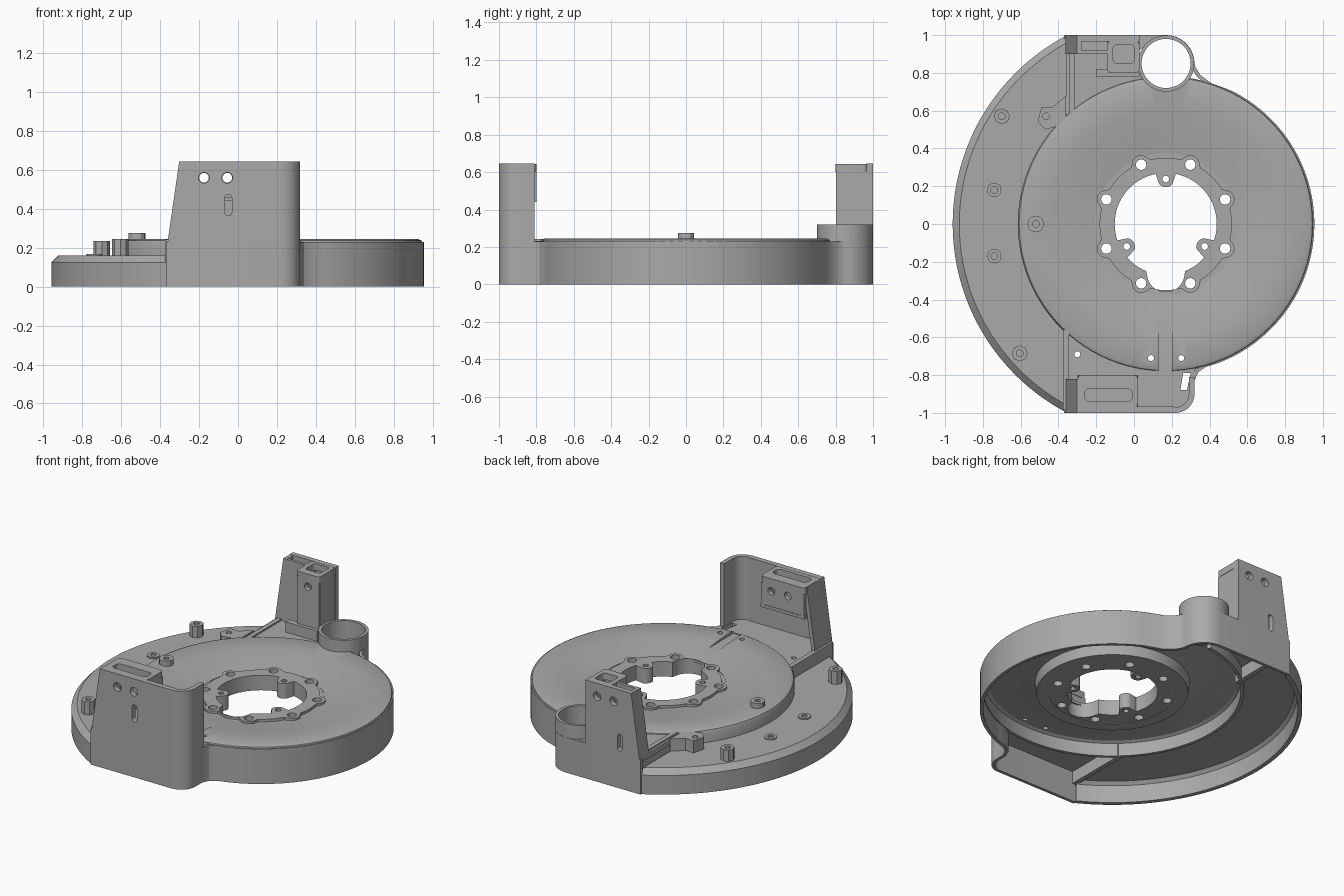
import bpy, bmesh, math
from mathutils import Vector

if "Cube" in bpy.data.objects:
    bpy.data.objects.remove(bpy.data.objects["Cube"])

CX = 0.168            # centre of the round pan
TOP = 0.645           # height of both towers
BOLT_XS = (-0.175, -0.055)

grey = bpy.data.materials.new("matte grey")
grey.use_nodes = True
grey.diffuse_color = (0.4, 0.4, 0.4, 1)
grey.node_tree.nodes["Principled BSDF"].inputs["Base Color"].default_value = (0.4, 0.4, 0.4, 1)
parts = []


def finish(name, bm):
    bmesh.ops.recalc_face_normals(bm, faces=bm.faces)
    mesh = bpy.data.meshes.new(name)
    bm.to_mesh(mesh)
    bm.free()
    mesh.materials.append(grey)
    ob = bpy.data.objects.new(name, mesh)
    bpy.context.collection.objects.link(ob)
    parts.append(ob)
    return ob


def arc(cx, cy, r, a0, a1, n=16):
    angles = [math.radians(a0 + (a1 - a0) * i / n) for i in range(n + 1)]
    return [(cx + r * math.cos(a), cy + r * math.sin(a)) for a in angles]


def circle(cx, cy, r, n=20):
    return arc(cx, cy, r, 0, 360, n)[:-1]


def rounded(x0, x1, y0, y1, r):
    return (arc(x1 - r, y1 - r, r, 0, 90, 5) + arc(x0 + r, y1 - r, r, 90, 180, 5)
            + arc(x0 + r, y0 + r, r, 180, 270, 5) + arc(x1 - r, y0 + r, r, 270, 360, 5))


def rect(x0, x1, y0, y1):
    return [(x0, y0), (x1, y0), (x1, y1), (x0, y1)]


def plate(name, loops, a, b, axis="z"):
    """Flat plate: first loop is the outline, the rest are holes."""
    bm = bmesh.new()
    edges = []
    for loop in loops:
        vs = [bm.verts.new((u, v, a) if axis == "z" else (u, a, v)) for u, v in loop]
        edges += [bm.edges.new((vs[i - 1], vs[i])) for i in range(len(vs))]
    bmesh.ops.triangle_fill(bm, edges=edges, use_beauty=True)
    out = bmesh.ops.extrude_face_region(bm, geom=bm.faces[:])
    shift = Vector((0, 0, b - a)) if axis == "z" else Vector((0, b - a, 0))
    bmesh.ops.translate(bm, vec=shift, verts=[g for g in out["geom"] if isinstance(g, bmesh.types.BMVert)])
    return finish(name, bm)


def wall(name, path, t, z0, z1, lean=0):
    """Upright wall along a path, thickened to its left."""
    bm = bmesh.new()
    rows = []
    for i, p in enumerate(path):
        q0, q1 = path[max(i - 1, 0)], path[min(i + 1, len(path) - 1)]
        n = Vector((q0[1] - q1[1], q1[0] - q0[0])).normalized() * t
        ring = [(p[0], p[1], z0), (p[0] + n.x, p[1] + n.y, z0),
                (p[0] + n.x, p[1] + n.y, z1), (p[0], p[1], z1)]
        rows.append([bm.verts.new((x + lean * (z - z0), y, z)) for x, y, z in ring])
    for r0, r1 in zip(rows, rows[1:]):
        for k in range(4):
            bm.faces.new((r0[k], r0[k - 1], r1[k - 1], r1[k]))
    bm.faces.new(rows[0])
    bm.faces.new(rows[-1])
    return finish(name, bm)


def revolve(name, section, a0, a1, n):
    """Closed section of (radius, height) spun about the pan centre."""
    bm = bmesh.new()
    full = a1 - a0 == 360
    rows = []
    for i in range(n if full else n + 1):
        a = math.radians(a0 + (a1 - a0) * i / n)
        rows.append([bm.verts.new((CX + r * math.cos(a), r * math.sin(a), z)) for r, z in section])
    for r0, r1 in zip(rows, rows[1:] + (rows[:1] if full else [])):
        for k in range(len(section)):
            bm.faces.new((r0[k], r0[k - 1], r1[k - 1], r1[k]))
    if not full:
        bmesh.ops.bisect_plane(bm, geom=bm.verts[:] + bm.edges[:] + bm.faces[:],
                               plane_co=(-0.362, 0, 0), plane_no=(1, 0, 0), clear_outer=True)
    return finish(name, bm)


def cut(ob, cutters):
    """Subtract cutters from an object and discard them."""
    for c in cutters:
        m = ob.modifiers.new("cut", "BOOLEAN")
        m.operation, m.solver, m.object = "DIFFERENCE", "EXACT", c
        c.hide_render = True
    dg = bpy.context.evaluated_depsgraph_get()
    mesh = bpy.data.meshes.new_from_object(ob.evaluated_get(dg))
    ob.modifiers.clear()
    ob.data = mesh
    for c in cutters:
        parts.remove(c)
        bpy.data.objects.remove(c)


# Low crescent flange with chamfered rim
revolve("crescent_flange", [(1.1, 0), (1.128, 0), (1.128, 0.125), (1.093, 0.16), (0.765, 0.16),
                            (0.765, 0.135), (1.08, 0.135), (1.1, 0.115)], 115, 245, 60)

# Round dished pan, open at the hub
pan = revolve("pan", [(0.763, 0.125), (0.783, 0.125), (0.783, 0.222), (0.776, 0.237), (0.758, 0.245),
                      (0.6, 0.237), (0.43, 0.212), (0.375, 0.205), (0.375, 0.12), (0.45, 0.12),
                      (0.46, 0.185), (0.6, 0.21), (0.745, 0.22), (0.763, 0.21)], 0, 360, 96)
cut(pan, [plate("boss_cutter", [circle(0.17, 0.85, 0.14, 32)], 0.05, 0.4),
          plate("channel_cutter", [rounded(0.13, 0.2, -0.95, -0.41, 0.02)], 0.226, 0.4),
          plate("hole_cutter_a", [circle(0.09, -0.71, 0.016)], 0.05, 0.4),
          plate("hole_cutter_b", [circle(0.25, -0.71, 0.016)], 0.05, 0.4)])

# Hub plate: scalloped pad, eight bolt holes, opening with three tabs
def lobe(c, r, off, sign):
    s = r * r - (c * math.sin(off)) ** 2
    return c * math.cos(off) + sign * math.sqrt(s) if s > 0 and math.cos(off) > 0 else None


def polar(radius, n=192):
    return [(CX + radius(a) * math.cos(a), radius(a) * math.sin(a))
            for a in (2 * math.pi * i / n for i in range(n))]


def pad_radius(a):
    return max([0.35] + [lobe(0.34, 0.05, a - math.radians(22.5 + 45 * k), 1) or 0 for k in range(8)])


def opening_radius(a):
    bulge = lobe(0.26, 0.1, a + math.pi / 2, 1) or 0
    tabs = [lobe(0.24, 0.045, a - math.radians(d), -1) or 1 for d in (90, 210, 330)]
    return min([max(0.27, bulge)] + tabs)


holes = [circle(x, y, 0.028, 14) for x, y in polar(lambda a: 0.34, 16)[1::2]]
tab_holes = [circle(x, y, 0.018, 12) for x, y in arc(CX, 0, 0.238, 90, 330, 2)]
opening = polar(opening_radius)
plate("hub_plate", [circle(CX, 0, 0.38, 96), opening] + holes + tab_holes, 0.122, 0.203)
plate("hub_pad", [polar(pad_radius), opening] + holes + tab_holes, 0.203, 0.22)

# Outer skirt following the pan, tower corner and bearing boss
skirt = ([(-0.37, -1), (-0.1, -1)] + arc(0.22, -0.9, 0.1, -90, 0, 10)
         + [(0.32, -0.83), (0.34, -0.785), (0.38, -0.757)] + arc(CX, 0, 0.787, -70, 64, 48)
         + [(0.41, 0.745), (0.35, 0.79), (0.325, 0.83)] + arc(0.17, 0.85, 0.15, 0, 90, 12)
         + [(-0.1, 1), (-0.37, 1)])
wall("outer_skirt", skirt, 0.02, 0, 0.23)

# Floors joining the pan to each tower
plate("front_floor", [[(-0.36, -0.985)] + arc(0.21, -0.89, 0.095, -90, 0, 8) + [(0.32, -0.78)]
                      + arc(CX, 0, 0.775, -78, -132.8, 20),
                      circle(-0.3, -0.69, 0.016, 12),
                      [(0.245, -0.88), (0.28, -0.88), (0.3, -0.79), (0.26, -0.79)]], 0.2, 0.232)
plate("back_floor", [[(-0.36, 0.985), (0.1, 0.985), (0.03, 0.92), (0.025, 0.83), (0.04, 0.77)]
                     + arc(CX, 0, 0.775, 100, 132.8, 16)], 0.2, 0.232)

# Bearing boss
plate("bearing_boss", [circle(0.17, 0.85, 0.149, 48), circle(0.17, 0.85, 0.13, 48)], 0.15, 0.32)

# Towers: slanted outer plate, leaning side web and edge lip
def tower_face(name, x1, y0, y1, slot_x, slot_z):
    outline = [(-0.362, 0.23), (x1, 0.23), (x1, TOP), (-0.302, TOP)]
    slot = rounded(slot_x - 0.018, slot_x + 0.018, slot_z - 0.055, slot_z + 0.055, 0.017)
    plate(name, [outline, slot] + [circle(x, 0.56, 0.028, 16) for x in BOLT_XS], y0, y1, "y")


def clamp(name, x0, x1, y0, y1, z0, pocket, face_y, bolts):
    """Hollow block with a pocketed top and a bolt-drilled inner face."""
    plate(name + "_top", [rounded(x0, x1, y0, y1, 0.02), pocket], 0.6, TOP - 0.001)
    plate(name + "_face", [rect(x0 + 0.004, x1 - 0.004, z0, 0.602)]
          + [circle(x, 0.56, 0.025, 16) for x in bolts], face_y, face_y + 0.03, "y")
    for side, x in (("left", x1 - 0.028), ("right", x0 + 0.002)):
        plate(name + "_end_" + side, [rect(x, x + 0.026, y0 + 0.01, y1)], z0, 0.602)
    plate(name + "_base", [rect(x0, x1, y0 + 0.003, y1)], z0 - 0.01, z0 + 0.01)


tower_face("front_tower_face", 0.215, -1, -0.965, -0.05, 0.42)
wall("front_tower_corner", [(0.2, -1)] + arc(0.22, -0.9, 0.1, -90, 0, 10) + [(0.32, -0.81)],
     0.03, 0.23, TOP)
wall("front_side_web", [(-0.362, -0.82), (-0.362, -0.98)], 0.025, 0.23, TOP - 0.002, 0.145)
wall("front_edge_lip", [(-0.345, -0.56), (-0.345, -0.985)], -0.03, 0.12, 0.242)
clamp("front_clamp", -0.298, 0.02, -0.97, -0.8, 0.45,
      rounded(-0.26, -0.01, -0.94, -0.87, 0.025), -0.833, BOLT_XS)

tower_face("back_tower_face", 0.03, 0.965, 1, -0.22, 0.3)
wall("back_side_web", [(-0.362, 0.98), (-0.362, 0.9)], 0.025, 0.23, TOP - 0.002, 0.145)
wall("back_edge_lip", [(-0.345, 0.985), (-0.345, 0.56)], 0.03, 0.12, 0.242)
clamp("back_column", -0.14, 0.028, 0.8, 0.97, 0.24,
      rounded(-0.11, 0.0, 0.85, 0.95, 0.02), 0.803, BOLT_XS[1:])
plate("back_rib", [[(-0.34, 0.23), (-0.13, 0.23), (-0.13, TOP - 0.003), (-0.295, TOP - 0.003)],
                   circle(BOLT_XS[0], 0.56, 0.026, 16)], 0.9, 0.92, "y")
plate("back_column_foot", [rect(-0.2, 0.028, 0.78, 0.82)], 0.23, 0.3)

# Posts, nuts and boss tab on the flange
for i, (x, y, r, z0, z1, n) in enumerate([(-0.7, 0.57, 0.042, 0.15, 0.235, 8),
                                          (-0.605, -0.685, 0.042, 0.15, 0.245, 8),
                                          (-0.74, 0.18, 0.038, 0.15, 0.168, 12),
                                          (-0.74, -0.17, 0.038, 0.15, 0.168, 12),
                                          (-0.52, 0, 0.044, 0.22, 0.275, 12)]):
    plate(("post_" if i < 2 else "nut_") + str(i), [circle(x, y, r, n), circle(x, y, 0.018, 12)], z0, z1)
plate("boss_tab", [[(-0.36, 0.68), (-0.43, 0.62), (-0.49, 0.62), (-0.51, 0.54), (-0.47, 0.5),
                    (-0.36, 0.53)], circle(-0.465, 0.57, 0.018, 12)], 0.15, 0.24)

# Smooth curved faces, keep edges crisp
for ob in parts:
    ob.select_set(True)
bpy.context.view_layer.objects.active = parts[0]
bpy.ops.object.shade_smooth_by_angle(angle=math.radians(30))
